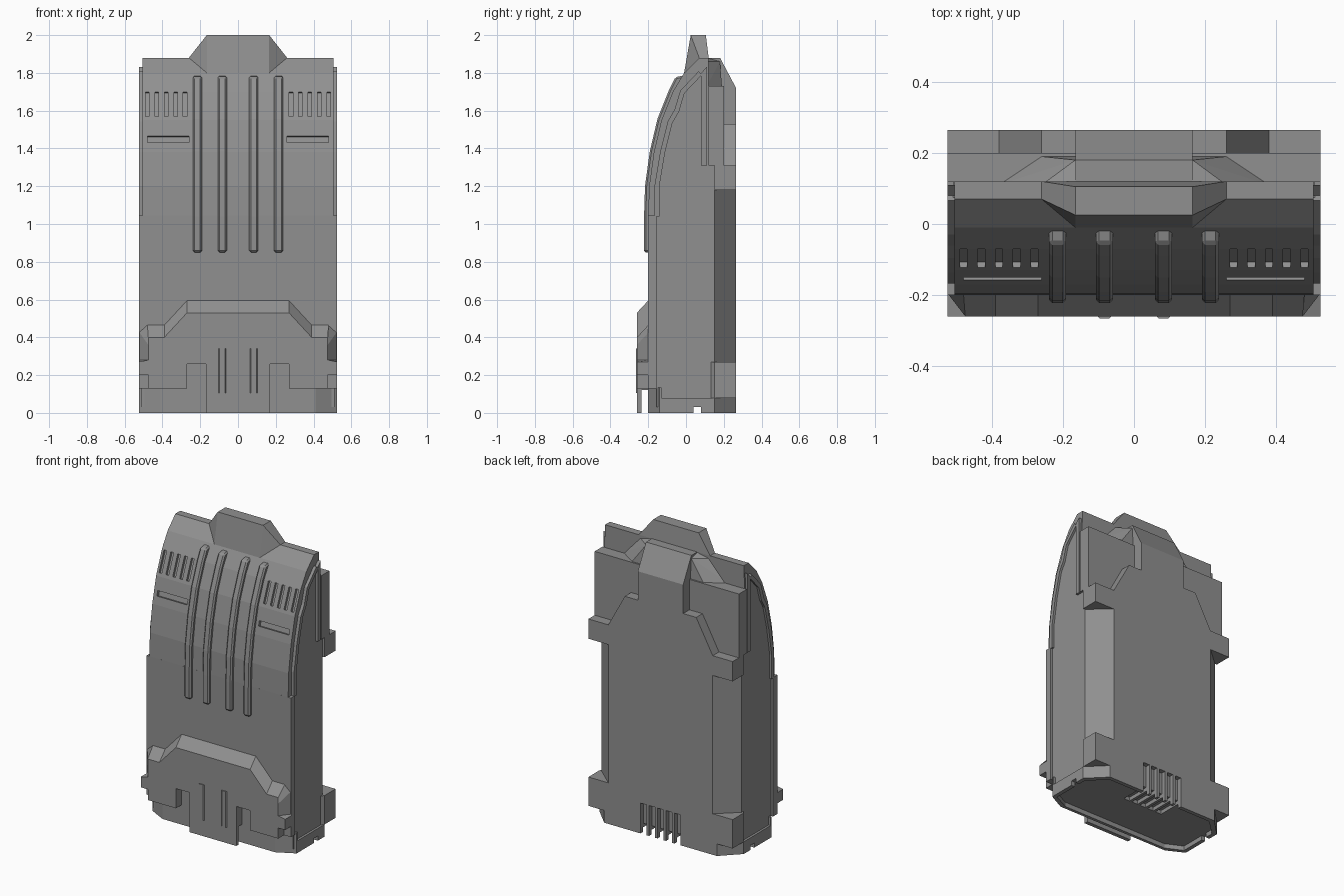
import bpy, bmesh
from mathutils import Vector

if "Cube" in bpy.data.objects:
    bpy.data.objects.remove(bpy.data.objects["Cube"])

grey = bpy.data.materials.new("dark_grey")
grey.diffuse_color = (.28, .28, .28, 1)
grey.use_nodes = True
grey.node_tree.nodes["Principled BSDF"].inputs["Base Color"].default_value = grey.diffuse_color


def mesh_obj(name, bm):
    bmesh.ops.recalc_face_normals(bm, faces=bm.faces)
    me = bpy.data.meshes.new(name)
    bm.to_mesh(me)
    bm.free()
    me.materials.append(grey)
    ob = bpy.data.objects.new(name, me)
    bpy.context.collection.objects.link(ob)
    return ob


def add_prism(bm, pts, axis, a, b):
    """Extrude a 2D outline along an axis from a to b."""
    def co(p, t):
        return {'x': (t, p[0], p[1]), 'y': (p[0], t, p[1]), 'z': (p[0], p[1], t)}[axis]
    lo = [bm.verts.new(co(p, a)) for p in pts]
    hi = [bm.verts.new(co(p, b)) for p in pts]
    bm.faces.new(lo)
    bm.faces.new(hi)
    n = len(pts)
    for i in range(n):
        j = (i + 1) % n
        bm.faces.new((lo[i], lo[j], hi[j], hi[i]))


def prisms(name, items):
    bm = bmesh.new()
    for it in items:
        add_prism(bm, *it)
    return mesh_obj(name, bm)


def box(x0, x1, y0, y1, z0, z1):
    return ([(x0, y0), (x1, y0), (x1, y1), (x0, y1)], 'z', z0, z1)


def mirror(half):
    """Symmetric outline from its right half."""
    return half + [(-x, y) for x, y in reversed(half)]


def hull(name, half):
    bm = bmesh.new()
    for x, y, z in half:
        for s in (-1, 1):
            bm.verts.new((s * x, y, z))
    bmesh.ops.convex_hull(bm, input=bm.verts)
    bmesh.ops.dissolve_limit(bm, angle_limit=0.01, verts=bm.verts, edges=bm.edges)
    return mesh_obj(name, bm)


def band(path, out, inn):
    """Closed outline of a strip along a (y, z) path; outward is to the front."""
    a, b = [], []
    for i, p in enumerate(path):
        d = Vector(path[min(i + 1, len(path) - 1)]) - Vector(path[max(i - 1, 0)])
        n = Vector((-d.y, d.x)).normalized()
        a.append(tuple(Vector(p) + n * out))
        b.append(tuple(Vector(p) - n * inn))
    return a + b[::-1]


def cut(target, items):
    cutter = prisms("cutter", items)
    cutter.hide_render = True
    m = target.modifiers.new("cut", 'BOOLEAN')
    m.object = cutter
    m.solver = 'EXACT'
    bpy.context.view_layer.objects.active = target
    bpy.ops.object.modifier_apply(modifier=m.name)
    bpy.data.objects.remove(cutter)


# Curved upper front shell, with vent slots
curve = [(-.2, 1.04), (-.195, 1.2), (-.17, 1.38), (-.13, 1.55), (-.07, 1.7), (-.01, 1.8)]
shell = prisms("upper_shell", [(curve + [(.07, 1.88), (.12, 1.88), (.12, 1.04)], 'x', -.505, .505)])
slots = []
for s in (-1, 1):
    for i in range(5):
        x = s * (.28 + i * .05)
        slots.append((band([(-.122, 1.57), (-.07, 1.7)], .03, .016), 'x', x - .01, x + .01))
    slots.append((band([(-.159, 1.432), (-.15, 1.465)], .03, .02), 'x',
                  min(s * .26, s * .48), max(s * .26, s * .48)))
cut(shell, slots)

# Lower front shell
prisms("lower_shell", [box(-.525, .525, -.2, -.155, .13, 1.045)])

# Four long front ribs following the curve, with sloped top ends
rib = band([(-.2, .85)] + curve, .022, .02)
rib[len(curve)] = (-.055, 1.778)
for i, x in enumerate((-.215, -.083, .083, .215)):
    ob = prisms("front_rib_%d" % i, [(rib, 'x', x - .024, x + .024)])
    bv = ob.modifiers.new("bevel", 'BEVEL')
    bv.width = .009
    bv.segments = 1

# Top tab
hull("top_tab", [(.165, .025, 2), (.165, .105, 2), (.26, .07, 1.88), (.26, .12, 1.88),
                 (.165, -.01, 1.8), (.165, .12, 1.8)])

# Main core with chamfered rear corners
plan = mirror([(.51, -.155), (.51, .15), (.38, .265)])
core = prisms("core", [(plan, 'z', .03, 1.2)])
inner = [(-.155, 1.04), (-.155, 1.2), (-.125, 1.38), (-.085, 1.54), (-.05, 1.6), (-.02, 1.7), (.075, 1.8)]
prisms("upper_core", [(inner + [(.12, 1.8), (.12, 1.04)], 'x', -.51, .51),
                      box(-.51, .51, .1, .2, 1.19, 1.31),
                      box(-.48, .48, .1, .2, 1.3, 1.73)])

# Side trim strips and vertical bars
for s in (-1, 1):
    x0, x1 = sorted((s * .5, s * .525))
    prisms("side_trim", [(band(inner, .012, .014), 'x', x0, x1),
                         ([(.08, 1.31), (.11, 1.31), (.11, 1.83), (.08, 1.8)], 'x', x0, x1)])
    # Rear side wings
    w0, w1 = sorted((s * .47, s * .525))
    prisms("side_wing", [box(w0, w1, .118, .2, 1.31, 1.73), box(w0, w1, .15, .2, 1.18, 1.31)])
    # Lower rear corner blocks
    t0 = s * .525
    prisms("corner_block", [([(t0, .15), (t0, .265), (s * .375, .265), (s * .375, .12),
                              (s * .5, .12)], 'z', .08, .27)])

# Raised rear plate and stepped edge
prisms("rear_plate", [(mirror([(.525, 1.18), (.525, 1.31), (.38, 1.31), (.26, 1.53), (.16, 1.53)]),
                       'y', .15, .265)])

# Rear hump
prisms("rear_hump_center", [([(.1, 1.88), (.18, 1.88), (.265, 1.72), (.265, 1.4), (.1, 1.4)],
                             'x', -.165, .165)])
hull("rear_hump_sides", [(.165, .11, 1.88), (.165, .18, 1.86), (.26, .19, 1.73), (.26, .11, 1.86),
                         (.38, .11, 1.73), (.26, .11, 1.7)])

# Chamfered base with recessed underside
foot = mirror([(.41, -.2), (.525, -.14), (.525, .15), (.41, .265)])
base = prisms("base", [(foot, 'z', 0, .08)])
prisms("base_front", [(mirror([(.41, -.2), (.525, -.14), (.525, -.13)]), 'z', .07, .135)])
cut(base, [([(x * .95, y * .9) for x, y in foot], 'z', -.1, .03)])
cut(base, [box(-.6, .6, .04, .08, -.1, .03)])

# Rear contact slots across the back and underside
grooves = []
for i in range(5):
    x = -.124 + i * .062
    grooves.append(([(.08, -.1), (.08, .055), (.235, .055), (.235, .2), (.3, .2), (.3, -.1)],
                    'x', x - .022, x + .022))
cut(base, grooves)
cut(core, grooves)

# Lower front latch plate with sloped upper edge and side tabs
bm = bmesh.new()
add_prism(bm, mirror([(.27, .6), (.39, .47), (.48, .47), (.525, .43), (.525, .28), (.525, .27), (.525, .2),
                      (.475, .2), (.475, .13), (.27, .13), (.27, .26), (.17, .26), (.17, 0)]),
          'y', -.195, -.26)
for v in bm.verts:
    if v.co.y < -.25 and v.co.z > .275:
        if v.co.z > .4:
            v.co.z -= .07
        v.co.x = max(-.475, min(.475, v.co.x))
plate = mesh_obj("latch_plate", bm)
cut(plate, [box(-.6, .6, -.235, -.19, -.1, .12)])

# Two small grip ridges on the latch plate
for s in (-1, 1):
    x = s * .083
    prisms("latch_ridge", [([(x - .024, -.255), (x - .014, -.266), (x + .014, -.266), (x + .024, -.255)],
                            'z', .105, .34)])
